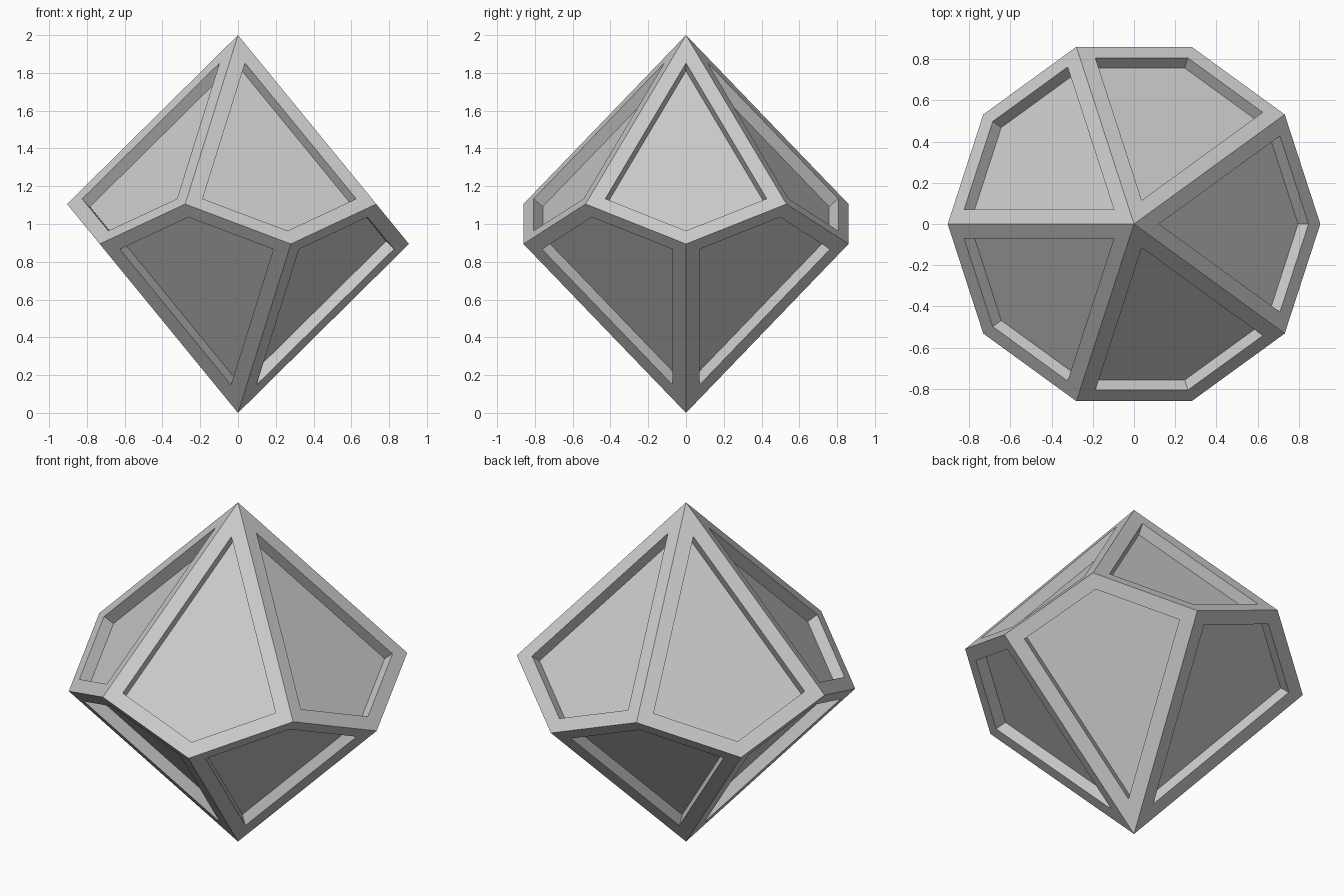
import bpy, bmesh
from math import cos, sin, pi

if "Cube" in bpy.data.objects:
    bpy.data.objects.remove(bpy.data.objects["Cube"])

R, D = 0.905, 0.1056      # ring radius, zig-zag height that keeps the kites flat
INSET, DEPTH = 0.08, 0.066

bm = bmesh.new()
# Tips and zig-zag ring
top = bm.verts.new((0, 0, 2))
bottom = bm.verts.new((0, 0, 0))
ring = [bm.verts.new((R * cos(i * pi / 5), R * sin(i * pi / 5), 1 + (D if i % 2 else -D)))
        for i in range(10)]

# Ten kite faces: even ring points centre the upper kites, odd the lower ones
for i in range(10):
    a, b, c = ring[i - 1], ring[i], ring[(i + 1) % 10]
    bm.faces.new((top, a, b, c) if i % 2 == 0 else (bottom, c, b, a))
bm.normal_update()

# Recessed panel in every kite
panels = list(bm.faces)
bmesh.ops.inset_individual(bm, faces=panels, thickness=INSET, depth=0, use_even_offset=True)
bm.normal_update()
floors = bmesh.ops.extrude_discrete_faces(bm, faces=panels)["faces"]
for f in floors:
    f.normal_update()
    bmesh.ops.translate(bm, verts=f.verts, vec=-f.normal * DEPTH)
bm.normal_update()

mesh = bpy.data.meshes.new("ten_sided_die")
bm.to_mesh(mesh)
bm.free()
die = bpy.data.objects.new("ten_sided_die", mesh)
bpy.context.collection.objects.link(die)
